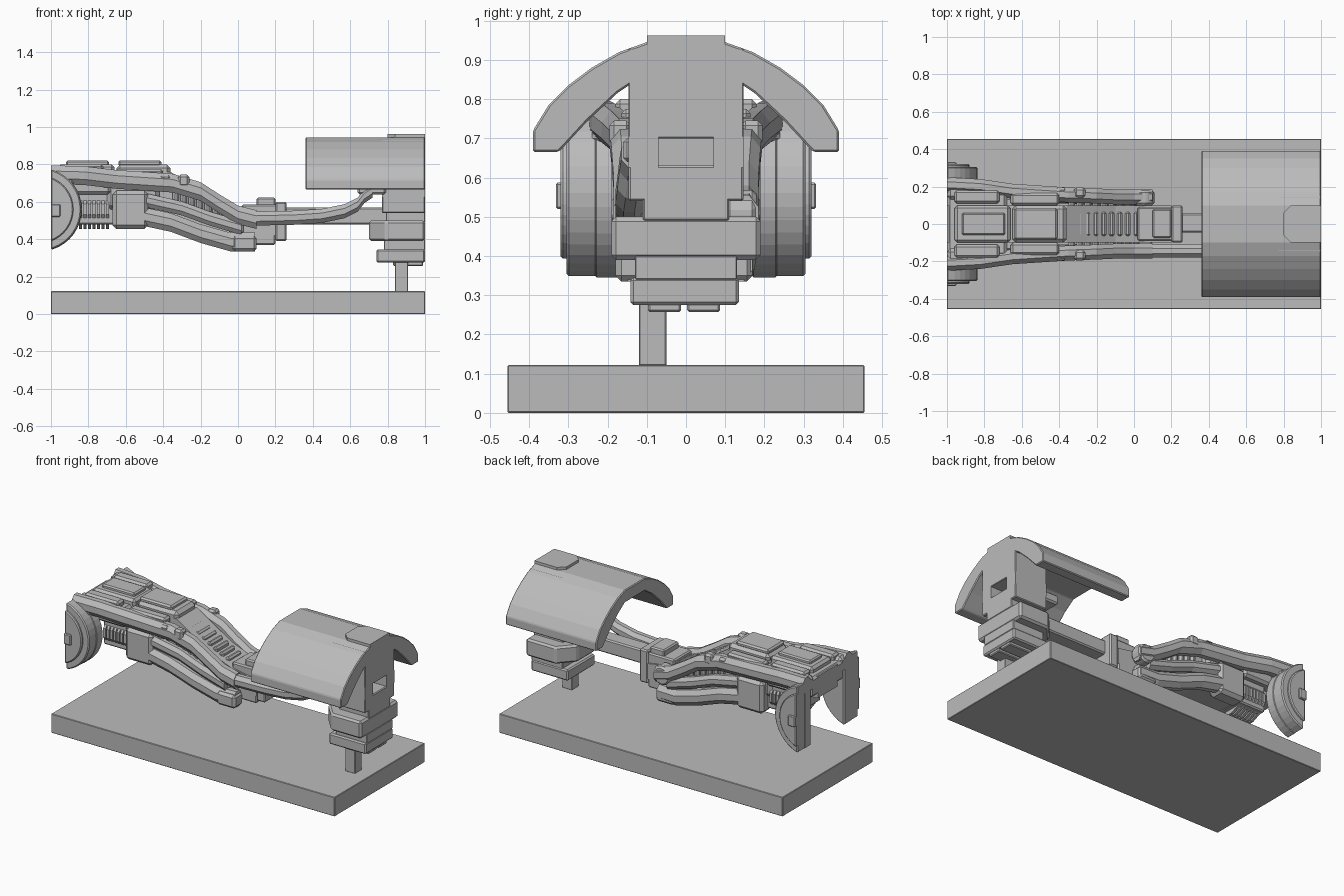
import bpy, bmesh, math
from mathutils import Matrix

cube = bpy.data.objects.get("Cube")
if cube:
    bpy.data.objects.remove(cube, do_unlink=True)

grey = bpy.data.materials.new("plain_grey")
grey.use_nodes = True
COLOUR = (0.5, 0.5, 0.5, 1)
grey.diffuse_color = COLOUR
grey.node_tree.nodes["Principled BSDF"].inputs["Base Color"].default_value = COLOUR


def finish(name, bm, bevel=0.0):
    bmesh.ops.recalc_face_normals(bm, faces=bm.faces)
    mesh = bpy.data.meshes.new(name)
    bm.to_mesh(mesh)
    bm.free()
    mesh.materials.append(grey)
    ob = bpy.data.objects.new(name, mesh)
    bpy.context.collection.objects.link(ob)
    if bevel:
        mod = ob.modifiers.new("Bevel", "BEVEL")
        mod.width, mod.segments = bevel, 1
    return ob


def box(name, x, y, z, bevel=0.008):
    bm = bmesh.new()
    bmesh.ops.create_cube(bm, size=1)
    for v in bm.verts:
        v.co = [(a + b) / 2 + c * (b - a) for (a, b), c in zip((x, y, z), v.co)]
    return finish(name, bm, bevel)


def prism(name, profile, axis, lo, hi, bevel=0.0):
    """Extrude a closed 2D profile along an axis (the other axes keep their order)."""
    bm = bmesh.new()
    def place(p, d):
        co = list(p)
        co.insert("xyz".index(axis), d)
        return bm.verts.new(co)
    face = bm.faces.new([place(p, lo) for p in profile])
    ext = bmesh.ops.extrude_face_region(bm, geom=[face])["geom"]
    for v in ext:
        if isinstance(v, bmesh.types.BMVert):
            v.co["xyz".index(axis)] = hi
    return finish(name, bm, bevel)


def tube(name, path, w, h):
    """Sweep a chamfered section, held upright across x, along a path."""
    bm = bmesh.new()
    c = 0.3
    half = [(0.5, 0.5 - c), (0.5 - c, 0.5), (c - 0.5, 0.5), (-0.5, 0.5 - c)]
    section = half + [(-a, -b) for a, b in half]
    rings = [[bm.verts.new((x, y + a * w, z + b * h)) for a, b in section] for x, y, z in path]
    n = len(section)
    for r, s in zip(rings, rings[1:]):
        for i in range(n):
            bm.faces.new((r[i], r[(i + 1) % n], s[(i + 1) % n], s[i]))
    bm.faces.new(rings[0])
    bm.faces.new(rings[-1])
    return finish(name, bm)


def disc(name, x, z, radius, y0, y1, bevel=0.0, clip=False, sides=40):
    bm = bmesh.new()
    mat = Matrix.Translation((x, (y0 + y1) / 2, z)) @ Matrix.Rotation(math.pi / 2, 4, "X")
    bmesh.ops.create_cone(bm, cap_ends=True, segments=sides, radius1=radius, radius2=radius,
                          depth=abs(y1 - y0), matrix=mat)
    if clip:
        geom = bm.verts[:] + bm.edges[:] + bm.faces[:]
        cut = bmesh.ops.bisect_plane(bm, geom=geom, plane_co=(-1, 0, 0), plane_no=(-1, 0, 0),
                                     clear_outer=True)["geom_cut"]
        bmesh.ops.contextual_create(bm, geom=[e for e in cut if isinstance(e, bmesh.types.BMEdge)])
    return finish(name, bm, bevel)


# Plinth, support post and stacked mount
box("base", (-1, 1), (-0.455, 0.455), (0, 0.122), 0.003)
box("support_post", (0.84, 0.91), (-0.12, -0.05), (0.12, 0.28), 0.003)
for y in (-0.055, 0.045):
    box("mount_pad", (0.83, 0.99), (y - 0.042, y + 0.042), (0.257, 0.28), 0.005)
box("mount_plate", (0.74, 1), (-0.142, 0.135), (0.275, 0.345))
box("mount_core", (0.78, 1), (-0.13, 0.13), (0.34, 0.4), 0.003)
collar = [(1, -0.19), (0.79, -0.19), (0.7, -0.09), (0.7, 0.09), (0.79, 0.19), (1, 0.19)]
prism("collar", collar, "z", 0.39, 0.5, 0.012)

# Column with a recessed window at its end
box("column_neck", (0.79, 1), (-0.11, 0.11), (0.49, 0.55), 0.004)
box("column_lower", (0.77, 1), (-0.147, 0.147), (0.54, 0.63), 0.005)
box("column_upper", (0.77, 1), (-0.147, 0.147), (0.7, 0.93), 0.003)
box("column_back", (0.77, 0.9), (-0.147, 0.147), (0.625, 0.705), 0.0)
for y0, y1 in ((-0.147, -0.07), (0.07, 0.147)):
    box("column_cheek", (0.8, 1), (y0, y1), (0.625, 0.705), 0.0)

# Arched canopy
outer = [(0.39, 0.665), (0.39, 0.72), (0.35, 0.785), (0.3, 0.835), (0.24, 0.88), (0.17, 0.92), (0.1, 0.945)]
inner = [(0.1, 0.865), (0.175, 0.815), (0.25, 0.745), (0.31, 0.68), (0.325, 0.665)]
arch = outer[::-1] + [(y, z) for y, z in inner[::-1]]
arch = [(-y, z) for y, z in inner] + [(-y, z) for y, z in outer] + outer[::-1] + inner[::-1]
prism("canopy", arch, "x", 0.36, 1, 0.005)
cap = [(1, -0.1), (0.84, -0.1), (0.8, -0.06), (0.8, 0.06), (0.84, 0.1), (1, 0.1)]
prism("canopy_cap", cap, "z", 0.94, 0.962)

# Central bar and the block where it meets the body
box("neck_bar", (0.24, 0.8), (-0.045, 0.055), (0.48, 0.57))
box("joint_block", (0.02, 0.26), (-0.09, 0.09), (0.42, 0.585))
box("joint_top", (0.1, 0.2), (-0.075, 0.08), (0.57, 0.622))
box("joint_fin", (0.2, 0.26), (-0.1, 0.1), (0.39, 0.6))
box("joint_foot", (0.08, 0.2), (-0.1, 0.1), (0.37, 0.45))

# Spine body, ribs and top covers
spine = [(-1, 0.76), (-0.36, 0.76), (-0.25, 0.69), (-0.1, 0.6), (0.03, 0.55), (0.2, 0.52),
         (0.2, 0.42), (0, 0.43), (-0.4, 0.5), (-0.66, 0.48), (-0.7, 0.6), (-1, 0.62)]
prism("spine", spine, "y", -0.1, 0.1)
for i in range(9):
    x = -0.35 + i * 0.043
    top = 0.735 - i * 0.021
    box("spine_rib", (x, x + 0.03), (-0.065, 0.065), (top - 0.1, top), 0.01)
    box("spine_rib_wide", (x, x + 0.035), (-0.135, 0.135), (top - 0.14, top - 0.04), 0.012)
box("seat", (-0.65, -0.36), (-0.1, 0.1), (0.74, 0.8), 0.02)
box("seat_top", (-0.64, -0.41), (-0.085, 0.085), (0.79, 0.822), 0.01)
box("rear_cover", (-0.96, -0.66), (-0.1, 0.1), (0.74, 0.8), 0.015)
box("rear_cover_top", (-0.92, -0.69), (-0.06, 0.06), (0.79, 0.82), 0.008)
box("rear_bridge", (-1, -0.68), (-0.17, 0.17), (0.64, 0.765), 0.015)
box("mid_housing", (-0.7, -0.42), (-0.15, 0.15), (0.56, 0.75), 0.02)

# Finned motor drum between the wheels
for i in range(7):
    x = -0.85 + i * 0.024
    ring = [(0.15 * math.cos(a), 0.56 + 0.11 * math.sin(a))
            for a in [math.tau * (k + 0.5) / 12 for k in range(12)]]
    prism("motor_fin", ring, "x", x, x + 0.016)
box("motor_core", (-0.86, -0.66), (-0.13, 0.13), (0.48, 0.65))

# Side rails, legs and wheels, mirrored across the middle
rail = [(-1, 0.21, 0.745), (-0.82, 0.2, 0.74), (-0.65, 0.175, 0.72), (-0.35, 0.155, 0.7),
        (-0.2, 0.15, 0.655), (-0.1, 0.145, 0.59), (0, 0.145, 0.53), (0.1, 0.145, 0.505)]
strut = [(-0.5, 0.15, 0.61), (-0.3, 0.14, 0.565), (-0.15, 0.14, 0.51), (0.02, 0.14, 0.46)]
leg = [(-0.5, 0.15, 0.52), (-0.36, 0.15, 0.49), (-0.2, 0.14, 0.43), (-0.04, 0.135, 0.385), (0.09, 0.13, 0.385)]
for side, s in (("left", 1), ("right", -1)):
    def flip(path):
        return [(x, s * y, z) for x, y, z in path]
    tube(side + "_rail", flip(rail), 0.08, 0.1)
    tube(side + "_strut", flip(strut), 0.06, 0.075)
    tube(side + "_leg", flip(leg), 0.08, 0.1)
    def span(a, b):
        return tuple(sorted((s * a, s * b)))
    box(side + "_hip", (-0.67, -0.48), span(0.08, 0.19), (0.455, 0.66), 0.02)
    box(side + "_rail_plate", (-0.96, -0.72), span(0.11, 0.18), (0.74, 0.8), 0.012)
    box(side + "_rail_step", (-0.66, -0.4), span(0.1, 0.165), (0.73, 0.775), 0.012)
    for i in range(4):
        x = -0.62 + i * 0.1
        box(side + "_rail_clip", (x, x + 0.06), span(0.14, 0.195), (0.68, 0.745), 0.012)
    disc(side + "_tyre_inner", -1.06, 0.56, 0.225, s * 0.165, s * 0.235, 0.012, True)
    disc(side + "_tyre_outer", -1.06, 0.56, 0.222, s * 0.225, s * 0.305, 0.015, True)
    disc(side + "_wheel_face", -1.06, 0.56, 0.18, s * 0.29, s * 0.32, 0.006, True)
    box(side + "_hub", (-1, -0.95), span(0.31, 0.332), (0.52, 0.587), 0.005)
    box(side + "_wheel_arm", (-1, -0.87), span(0.13, 0.24), (0.68, 0.785), 0.02)

# Rounded knee on the left; the right rail carries on up to the column
disc("left_knee", 0.05, 0.51, 0.062, 0.1, 0.18, 0.012, sides=10)
handle = [(0.06, -0.145, 0.51), (0.3, -0.145, 0.515), (0.45, -0.145, 0.525), (0.57, -0.145, 0.55),
          (0.64, -0.14, 0.585), (0.675, -0.135, 0.63), (0.72, -0.13, 0.66)]
tube("right_handle", handle, 0.07, 0.075)
box("handle_grip", (0.64, 0.79), (-0.16, 0.1), (0.64, 0.7), 0.01)
box("right_knee", (-0.03, 0.1), (-0.18, -0.09), (0.335, 0.42), 0.015)
box("left_knee_pad", (-0.03, 0.1), (0.09, 0.17), (0.335, 0.42), 0.015)
